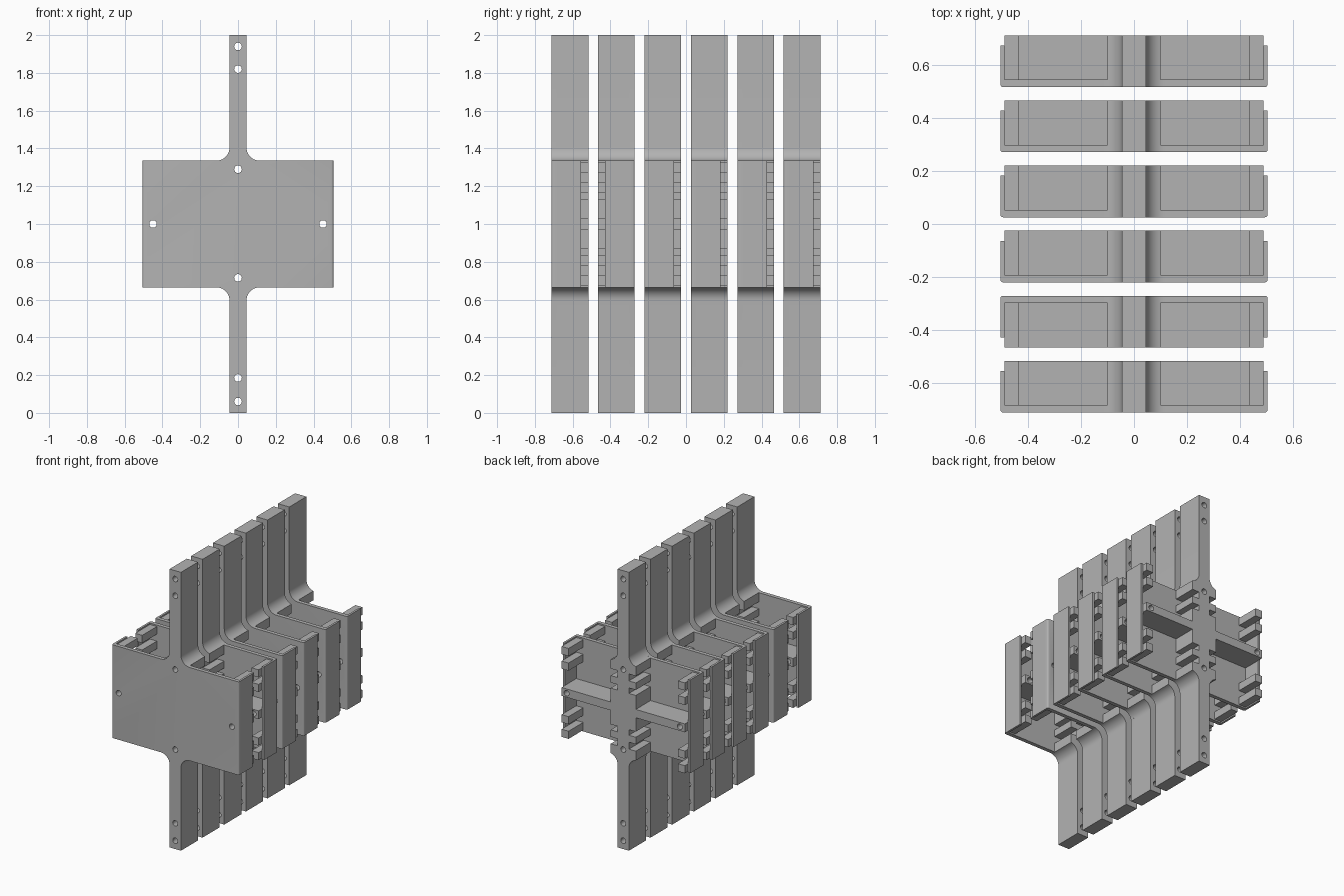
import bpy, bmesh, math

if "Cube" in bpy.data.objects:
    bpy.data.objects.remove(bpy.data.objects["Cube"])

DEPTH, SKIN, PITCH, COUNT = 0.195, 0.028, 0.246, 6
FIRST_Y = -(PITCH * (COUNT - 1) + DEPTH) / 2

grey = bpy.data.materials.new("plain grey")
grey.diffuse_color = (0.45, 0.45, 0.45, 1)
grey.use_nodes = True
grey.node_tree.nodes["Principled BSDF"].inputs["Base Color"].default_value = grey.diffuse_color


def full_outline(quarter):
    """Mirror an upper right quarter outline to all four quarters."""
    right = [(x, 2 - z) for x, z in reversed(quarter)] + quarter
    return right + [(-x, z) for x, z in reversed(right)]


def fillet(x_max):
    """Curve from the body top into the narrow stem."""
    cx, cz, r = 0.115, 1.405, 0.07
    start = math.acos((cx - x_max) / r)
    return [(cx - r * math.cos(start * (1 - i / 10)),
             cz - r * math.sin(start * (1 - i / 10))) for i in range(11)]


def add_prism(bm, outline, y0, y1):
    front = [bm.verts.new((x, y0, z)) for x, z in outline]
    back = [bm.verts.new((x, y1, z)) for x, z in outline]
    n = len(outline)
    faces = [bm.faces.new(front), bm.faces.new(back[::-1])]
    for i in range(n):
        j = (i + 1) % n
        faces.append(bm.faces.new((front[j], front[i], back[i], back[j])))
    bmesh.ops.recalc_face_normals(bm, faces=faces)


def add_box(bm, x0, x1, y0, y1, z0, z1):
    add_prism(bm, [(x0, z0), (x1, z0), (x1, z1), (x0, z1)], y0, y1)


def make_object(name, bm):
    mesh = bpy.data.meshes.new(name)
    bm.to_mesh(mesh)
    bm.free()
    mesh.materials.append(grey)
    obj = bpy.data.objects.new(name, mesh)
    bpy.context.collection.objects.link(obj)
    return obj


# Cutter for the round bolt holes
bm = bmesh.new()
holes = [(0, z) for z in (0.06, 0.185, 0.715, 1.29, 1.82, 1.94)] + [(-0.45, 1), (0.45, 1)]
for hx, hz in holes:
    ring = [(hx + 0.02 * math.cos(math.tau * i / 24),
             hz + 0.02 * math.sin(math.tau * i / 24)) for i in range(24)]
    add_prism(bm, ring, -0.1, DEPTH + 0.1)
cutter = make_object("hole_cutter", bm)
cutter.hide_render = True

# Front skin: wide panel with filleted stems, softened outer corners
bm = bmesh.new()
add_prism(bm, full_outline([(0.505, 1.335)] + fillet(0.115) + [(0.045, 2)]), 0, SKIN)
corners = [e for e in bm.edges
           if all(abs(v.co.x) > 0.5 and v.co.y < 0.001 for v in e.verts)]
bmesh.ops.bevel(bm, geom=corners, offset=0.01, segments=3, profile=0.5, affect='EDGES')
panel = make_object("front_panel", bm)

# Full depth column with stepped arms
bm = bmesh.new()
steps = [(0.1, 1.13), (0.045, 1.13), (0.045, 1.17), (0.1, 1.17),
         (0.1, 1.22), (0.045, 1.22), (0.045, 1.27), (0.1, 1.27)]
add_prism(bm, full_outline(steps + fillet(0.1) + [(0.045, 2)]), SKIN, DEPTH)
column = make_object("center_column", bm)

# Horizontal ribs
bm = bmesh.new()
for x0, x1 in ((0.1, 0.49), (-0.49, -0.1)):
    add_box(bm, x0, x1, SKIN, DEPTH, 0.97, 1.03)
rib = make_object("cross_rib", bm)

# Thin end walls
bm = bmesh.new()
for x0, x1 in ((0.49, 0.505), (-0.505, -0.49)):
    add_box(bm, x0, x1, SKIN, 0.157, 0.665, 1.335)
wall = make_object("end_wall", bm)

# Corner pegs lining the end walls
bm = bmesh.new()
for x0, x1 in ((0.435, 0.49), (-0.49, -0.435)):
    for z0, z1 in ((1.27, 1.325), (1.165, 1.22)):
        add_box(bm, x0, x1, SKIN, DEPTH, z0, z1)
        add_box(bm, x0, x1, SKIN, DEPTH, 2 - z1, 2 - z0)
pegs = make_object("corner_pegs", bm)

# Drill the holes
for obj in (panel, column, rib):
    mod = obj.modifiers.new("holes", 'BOOLEAN')
    mod.operation, mod.solver, mod.object = 'DIFFERENCE', 'EXACT', cutter
bpy.context.view_layer.update()
graph = bpy.context.evaluated_depsgraph_get()
baked = {o: bpy.data.meshes.new_from_object(o.evaluated_get(graph))
         for o in (panel, column, rib)}
for obj, mesh in baked.items():
    obj.modifiers.clear()
    obj.data = mesh
bpy.data.objects.remove(cutter)

parts = [panel, column, rib, wall, pegs]
for obj in parts:
    bpy.ops.object.select_all(action='DESELECT')
    obj.select_set(True)
    bpy.context.view_layer.objects.active = obj
    bpy.ops.object.shade_smooth_by_angle(angle=math.radians(35))

# Row of six modules, the second one turned around
for i in range(COUNT):
    for part in parts:
        obj = part if i == 0 else part.copy()
        if i:
            bpy.context.collection.objects.link(obj)
            obj.name = f"{part.name}_{i + 1}"
        turned = i == 1
        obj.location.y = FIRST_Y + i * PITCH + (DEPTH if turned else 0)
        obj.rotation_euler.z = math.pi if turned else 0
